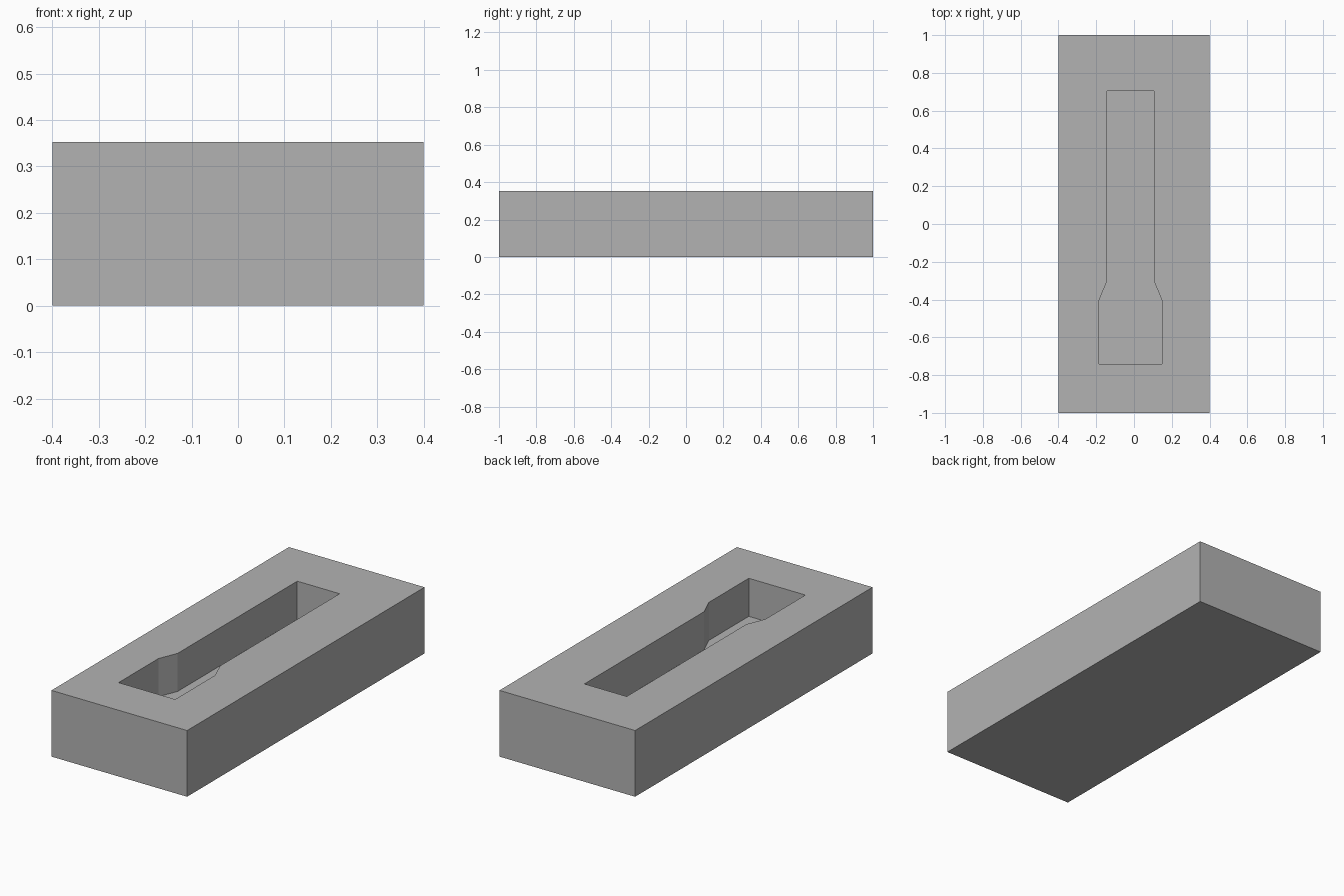
import bpy
import bmesh

cube = bpy.data.objects.get("Cube")
if cube:
    bpy.data.objects.remove(cube, do_unlink=True)

HALF_X, HALF_Y, HEIGHT = 0.4, 1.0, 0.353
FLOOR = 0.15        # height of the pocket floor
AXIS = -0.0185      # the pocket sits slightly off centre

grey = bpy.data.materials.new("plain_grey")
grey.use_nodes = True
colour = (0.45, 0.45, 0.45, 1)
grey.diffuse_color = colour
grey.node_tree.nodes["Principled BSDF"].inputs["Base Color"].default_value = colour

bm = bmesh.new()


def ring(points, z):
    return [bm.verts.new((x, y, z)) for x, y in points]


def walls(lower, upper):
    n = len(lower)
    for i in range(n):
        j = (i + 1) % n
        bm.faces.new((lower[i], lower[j], upper[j], upper[i]))


def loop_edges(verts):
    return [bm.edges.get((a, b)) for a, b in zip(verts, verts[1:] + verts[:1])]


# Outer block: bottom and sides
outline = [(-HALF_X, -HALF_Y), (HALF_X, -HALF_Y), (HALF_X, HALF_Y), (-HALF_X, HALF_Y)]
base, rim = ring(outline, 0), ring(outline, HEIGHT)
bm.faces.new(base)
walls(base, rim)

# Pocket: wide front end tapering to a long narrow slot, mirrored about its axis
half = [(0.167, -0.741), (0.167, -0.405), (0.125, -0.304), (0.125, 0.704)]
pocket = [(AXIS + x, y) for x, y in half] + [(AXIS - x, y) for x, y in reversed(half)]
floor, mouth = ring(pocket, FLOOR), ring(pocket, HEIGHT)
bm.faces.new(floor)
walls(floor, mouth)

# Top face around the pocket mouth
bmesh.ops.triangle_fill(bm, edges=loop_edges(rim) + loop_edges(mouth),
                        use_beauty=True, normal=(0, 0, 1))
bmesh.ops.recalc_face_normals(bm, faces=bm.faces[:])

mesh = bpy.data.meshes.new("block_with_pocket")
bm.to_mesh(mesh)
bm.free()
mesh.materials.append(grey)
block = bpy.data.objects.new("block_with_pocket", mesh)
bpy.context.collection.objects.link(block)
